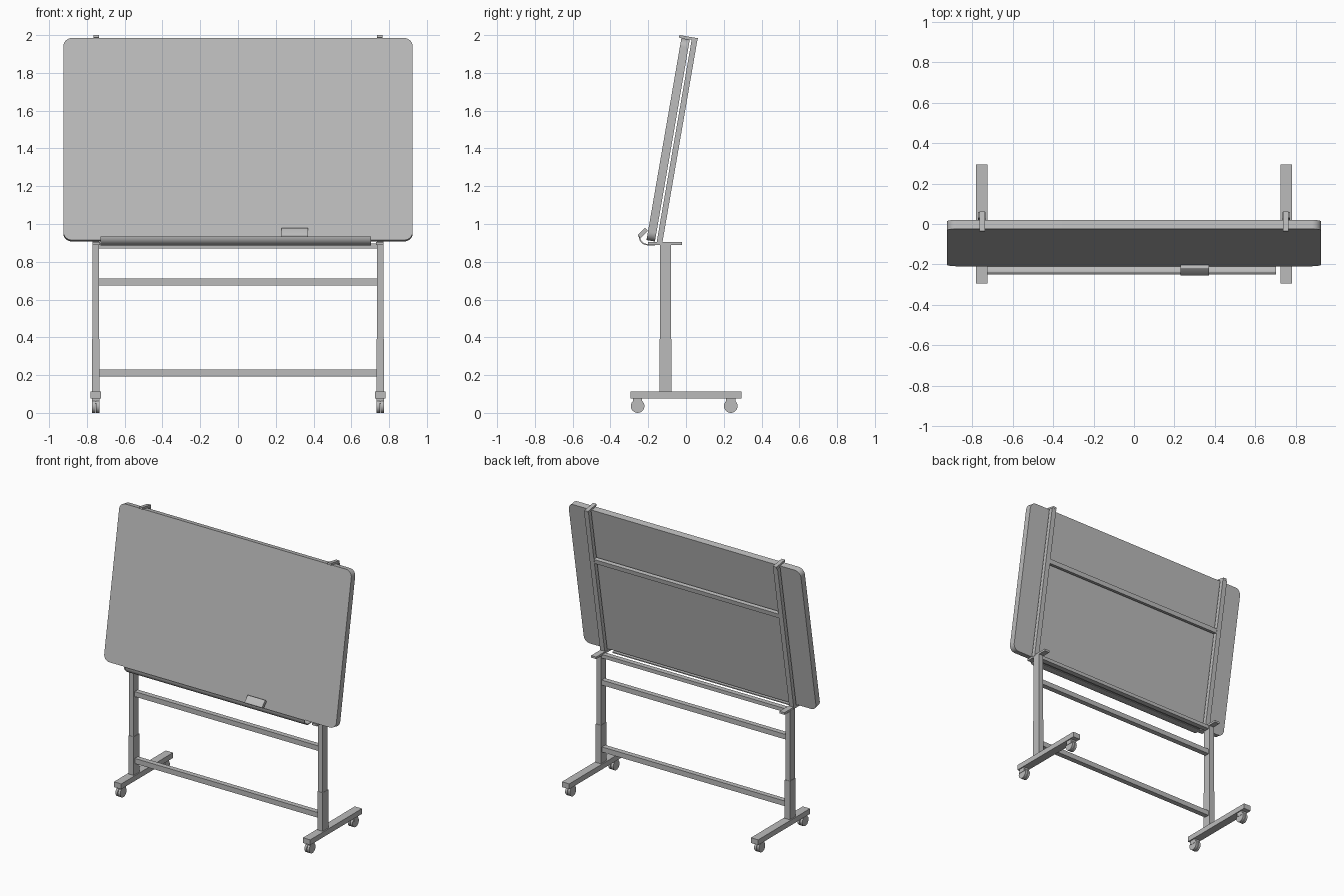
import bpy, bmesh, math
from mathutils import Matrix, Vector

if "Cube" in bpy.data.objects:
    bpy.data.objects.remove(bpy.data.objects["Cube"], do_unlink=True)

grey = bpy.data.materials.new("neutral_grey")
grey.use_nodes = True
grey.diffuse_color = (0.5, 0.5, 0.5, 1)
grey.node_tree.nodes["Principled BSDF"].inputs["Base Color"].default_value = (0.5, 0.5, 0.5, 1)

# Leaning frame: origin at the board's lower front edge, z up along the board
LEAN = Matrix.Translation((0, -0.209, 0.915)) @ Matrix.Rotation(math.radians(-9.8), 4, 'X')


def finish(name, bm, matrix=Matrix(), smooth=False):
    bmesh.ops.recalc_face_normals(bm, faces=bm.faces)
    mesh = bpy.data.meshes.new(name)
    bm.to_mesh(mesh)
    bm.free()
    mesh.transform(matrix)
    mesh.materials.append(grey)
    obj = bpy.data.objects.new(name, mesh)
    bpy.context.collection.objects.link(obj)
    if smooth:
        bpy.ops.object.select_all(action='DESELECT')
        obj.select_set(True)
        bpy.context.view_layer.objects.active = obj
        bpy.ops.object.shade_smooth_by_angle(angle=math.radians(35))
    return obj


def box(name, x, y, z, matrix=Matrix(), bevel_axis=None, radius=0.0, segments=6):
    """Box from (min, max) ranges; edges along bevel_axis may be rounded."""
    bm = bmesh.new()
    bmesh.ops.create_cube(bm, size=1)
    for v in bm.verts:
        v.co = Vector([r[0] if c < 0 else r[1] for r, c in zip((x, y, z), v.co)])
    if bevel_axis is not None:
        edges = [e for e in bm.edges
                 if abs((e.verts[0].co - e.verts[1].co).normalized()[bevel_axis]) > 0.9]
        bmesh.ops.bevel(bm, geom=edges, offset=radius, segments=segments,
                        profile=0.5, affect='EDGES')
    return finish(name, bm, matrix, bevel_axis is not None)


def wheel(name, x, y, z, radius, width):
    bm = bmesh.new()
    bmesh.ops.create_cone(bm, cap_ends=True, segments=24, radius1=radius,
                          radius2=radius, depth=width)
    finish(name, bm, Matrix.Translation((x, y, z)) @ Matrix.Rotation(math.pi / 2, 4, 'Y'), True)


def around(c, half):
    return (c - half, c + half)


# Writing board with rounded corners
box("board", (-0.925, 0.925), (0, 0.045), (0, 1.085), LEAN, 1, 0.045, 8)

# Leaning back frame
box("frame_crossbar", (-0.735, 0.735), (0.055, 0.083), (0.69, 0.722), LEAN)

for side, s in (("left", 1), ("right", -1)):
    x = 0.753 * s
    box(side + "_frame_rail", around(x, 0.018), (0.055, 0.085), (-0.005, 1.085), LEAN)
    box(side + "_top_clip", around(x - 0.002 * s, 0.014), (-0.013, 0.086), (1.085, 1.099), LEAN)
    box(side + "_tilt_plate", around(x - 0.003 * s, 0.02), (-0.2, -0.02), (0.89, 0.905))
    # Telescoping post
    box(side + "_post", around(x, 0.018), (-0.138, -0.08), (0.11, 0.892))
    box(side + "_post_sleeve", around(x, 0.0205), (-0.141, -0.077), (0.11, 0.39))
    # Foot and casters
    box(side + "_foot", around(x, 0.029), (-0.295, 0.295), (0.075, 0.113))
    for end, y in (("front", -0.256), ("back", 0.237)):
        label = side + "_" + end
        box(label + "_caster_hood", around(x, 0.021), around(y, 0.024), (0.046, 0.076))
        for part, dx in (("inner", -s), ("outer", s)):
            wheel(label + "_" + part + "_wheel", x + 0.0105 * dx, y, 0.036, 0.036, 0.017)

# Cross members between the posts
for name, z in (("lower_crossbar", (0.193, 0.23)),
                ("middle_crossbar", (0.675, 0.711)),
                ("upper_crossbar", (0.87, 0.896))):
    box(name, (-0.736, 0.736), (-0.127, -0.09), z)

# Curved pen tray: an arc lip running back into a flat shelf
outer, inner = [], []
for i in range(9):
    a = math.pi + i * math.pi / 16
    for ring, r in ((outer, 0.048), (inner, 0.041)):
        ring.append((-0.202 + r * math.cos(a), 0.935 + r * math.sin(a)))
outer.append((-0.165, outer[-1][1]))
inner.append((-0.165, inner[-1][1]))
bm = bmesh.new()
face = bm.faces.new([bm.verts.new((-0.727, y, z)) for y, z in outer + inner[::-1]])
grown = bmesh.ops.extrude_face_region(bm, geom=[face])
bmesh.ops.translate(bm, vec=(1.43, 0, 0),
                    verts=[g for g in grown["geom"] if isinstance(g, bmesh.types.BMVert)])
finish("pen_tray", bm, smooth=True)

# Eraser leaning in the tray
tilt = Matrix.Translation((0, -0.229, 0.952)) @ Matrix.Rotation(math.radians(-45), 4, 'X')
box("eraser", (0.23, 0.37), around(0, 0.011), around(0, 0.029), tilt, 0, 0.005, 3)
